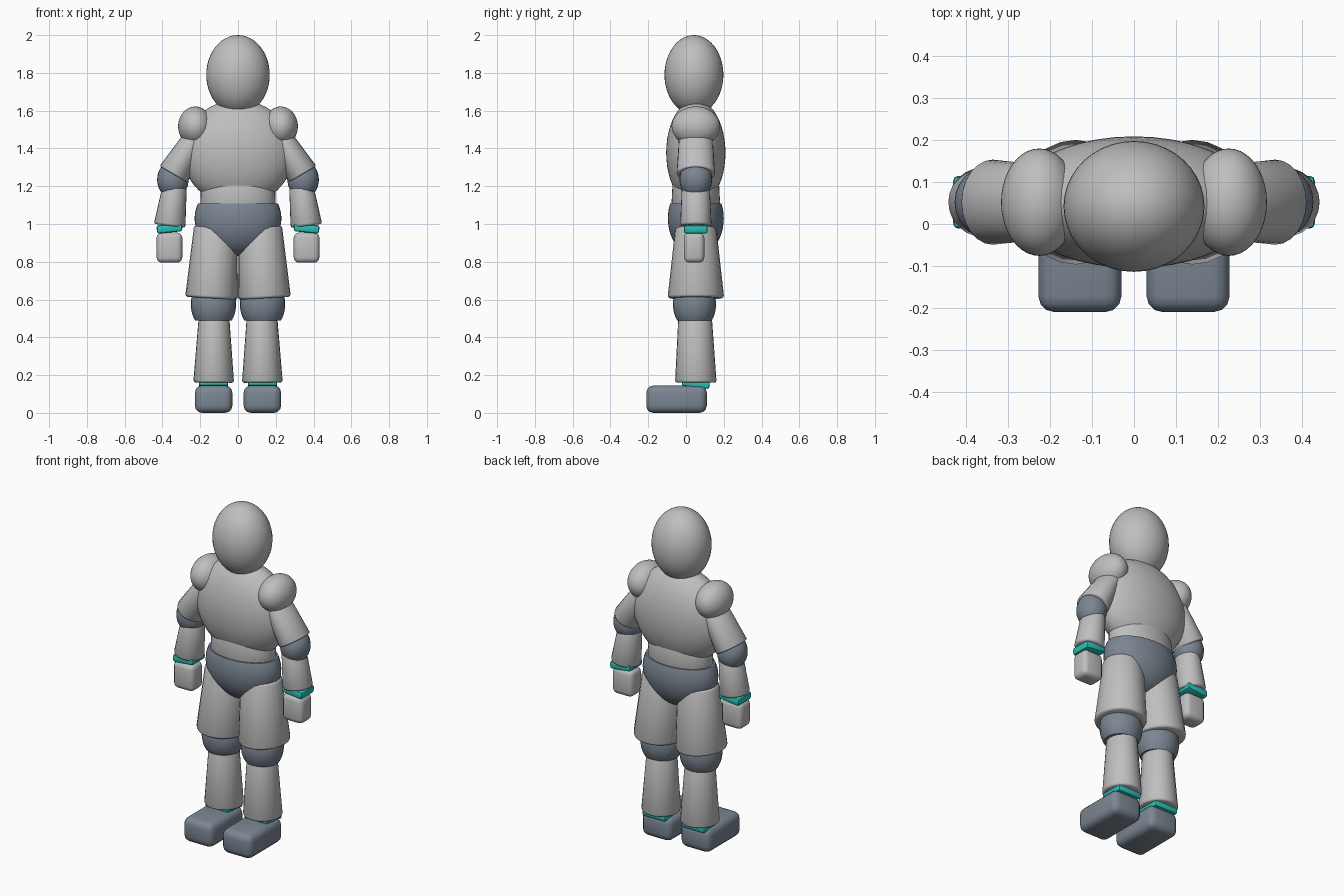
import bpy, bmesh, math
from mathutils import Vector, Matrix

if "Cube" in bpy.data.objects:
    bpy.data.objects.remove(bpy.data.objects["Cube"])


def material(name, rgb):
    m = bpy.data.materials.new(name)
    m.diffuse_color = (*rgb, 1)
    m.use_nodes = True
    m.node_tree.nodes["Principled BSDF"].inputs["Base Color"].default_value = m.diffuse_color
    return m


LIGHT = material("light_grey", (0.52, 0.52, 0.52))
SLATE = material("slate_grey", (0.20, 0.24, 0.29))
TEAL = material("teal", (0.02, 0.55, 0.48))
MID_Y = 0.052


def finish(name, bm, mat, angle=40):
    bmesh.ops.recalc_face_normals(bm, faces=bm.faces)
    me = bpy.data.meshes.new(name)
    bm.to_mesh(me)
    bm.free()
    me.materials.append(mat)
    ob = bpy.data.objects.new(name, me)
    bpy.context.collection.objects.link(ob)
    bpy.ops.object.select_all(action='DESELECT')
    ob.select_set(True)
    bpy.context.view_layer.objects.active = ob
    bpy.ops.object.shade_smooth_by_angle(angle=math.radians(angle))
    return ob


def ball(name, centre, radii, mat, top=None, bottom=None, segments=40):
    """Ellipsoid, optionally cut flat at a top or bottom height."""
    bm = bmesh.new()
    bmesh.ops.create_uvsphere(bm, u_segments=segments, v_segments=24, radius=1)
    bm.transform(Matrix.Translation(centre) @ Matrix.Diagonal((*radii, 1)))
    for z, sign in ((top, 1), (bottom, -1)):
        if z is not None:
            geom = bm.verts[:] + bm.edges[:] + bm.faces[:]
            cut = bmesh.ops.bisect_plane(bm, geom=geom, plane_co=(0, 0, z),
                                         plane_no=(0, 0, sign), clear_outer=True)
            edges = [e for e in cut["geom_cut"] if isinstance(e, bmesh.types.BMEdge)]
            bmesh.ops.contextual_create(bm, geom=edges)
    return finish(name, bm, mat)


def sleeve(name, start, end, r0, r1, mat, bevel=0.012, segments=24):
    """Tapered elliptical tube with rounded rims, from start to end."""
    a, b = Vector(start), Vector(end)
    d = b - a
    length = d.length
    d.normalize()
    v = Vector((0, 1, 0))
    u = v.cross(d).normalized()
    t = bevel / length
    k = 0.3
    profile = [(0, -bevel), (k * t, -k * bevel), (t, 0),
               (1 - t, 0), (1 - k * t, -k * bevel), (1, -bevel)]
    bm = bmesh.new()
    rings = []
    for f, inset in profile:
        rx = r0[0] + (r1[0] - r0[0]) * f + inset
        ry = r0[1] + (r1[1] - r0[1]) * f + inset
        c = a + d * (length * f)
        rings.append([bm.verts.new(c + u * rx * math.cos(w) + v * ry * math.sin(w))
                      for w in (math.tau * i / segments for i in range(segments))])
    for p, q in zip(rings, rings[1:]):
        for i in range(segments):
            j = (i + 1) % segments
            bm.faces.new((p[i], p[j], q[j], q[i]))
    bm.faces.new(rings[0])
    bm.faces.new(rings[-1])
    return finish(name, bm, mat, 50)


def block(name, centre, size, mat, bevel, tilt=(0, 0, 0), steps=3):
    """Rounded box."""
    bm = bmesh.new()
    bmesh.ops.create_cube(bm, size=1)
    bm.transform(Matrix.Diagonal((*size, 1)))
    bmesh.ops.bevel(bm, geom=bm.edges[:], offset=bevel, segments=steps,
                    profile=0.5, affect='EDGES')
    rot = Matrix.Rotation(tilt[1], 4, 'Y') @ Matrix.Rotation(tilt[0], 4, 'X')
    bm.transform(Matrix.Translation(centre) @ rot)
    return finish(name, bm, mat, 30)


# Head and trunk
ball("head", (0, 0.042, 1.79), (0.168, 0.156, 0.21), LIGHT)
ball("chest", (0, MID_Y, 1.377), (0.295, 0.157, 0.28), LIGHT)
sleeve("waist", (0, MID_Y, 1.24), (0, MID_Y, 1.08), (0.195, 0.122), (0.2, 0.13),
       LIGHT, segments=40)
ball("pelvis", (0, MID_Y, 1.03), (0.23, 0.148, 0.2), SLATE, top=1.108)

for s, side in ((-1, "right"), (1, "left")):
    # Arm
    ball(side + "_shoulder", (s * 0.226, MID_Y, 1.517), (0.091, 0.128, 0.105), LIGHT)
    sleeve(side + "_upper_arm", (s * 0.213, MID_Y, 1.478), (s * 0.341, MID_Y, 1.263),
           (0.06, 0.088), (0.086, 0.102), LIGHT, 0.008)
    ball(side + "_elbow", (s * 0.345, MID_Y, 1.235), (0.083, 0.086, 0.1), SLATE,
         bottom=1.17, segments=24)
    sleeve(side + "_forearm", (s * 0.335, MID_Y, 1.2), (s * 0.362, MID_Y, 0.99),
           (0.064, 0.074), (0.084, 0.083), LIGHT)
    block(side + "_wrist_band", (s * 0.363, MID_Y, 0.977), (0.135, 0.126, 0.044), TEAL,
          0.012, (0, -s * -0.1, 0), 2)
    block(side + "_hand", (s * 0.363, 0.043, 0.875), (0.136, 0.108, 0.16), LIGHT, 0.028)

    # Leg
    sleeve(side + "_thigh", (s * 0.118, MID_Y, 0.985), (s * 0.14, MID_Y, 0.607),
           (0.115, 0.108), (0.14, 0.15), LIGHT, 0.014)
    ball(side + "_knee", (s * 0.13, 0.045, 0.575), (0.12, 0.114, 0.145), SLATE,
         bottom=0.49, segments=24)
    sleeve(side + "_shin", (s * 0.127, 0.048, 0.52), (s * 0.129, MID_Y, 0.16),
           (0.08, 0.088), (0.108, 0.11), LIGHT)
    block(side + "_ankle_band", (s * 0.13, MID_Y, 0.153), (0.155, 0.146, 0.036), TEAL,
          0.01, (-0.12, 0, 0), 2)
    block(side + "_foot", (s * 0.129, -0.05, 0.0725), (0.198, 0.32, 0.145), SLATE, 0.038)
